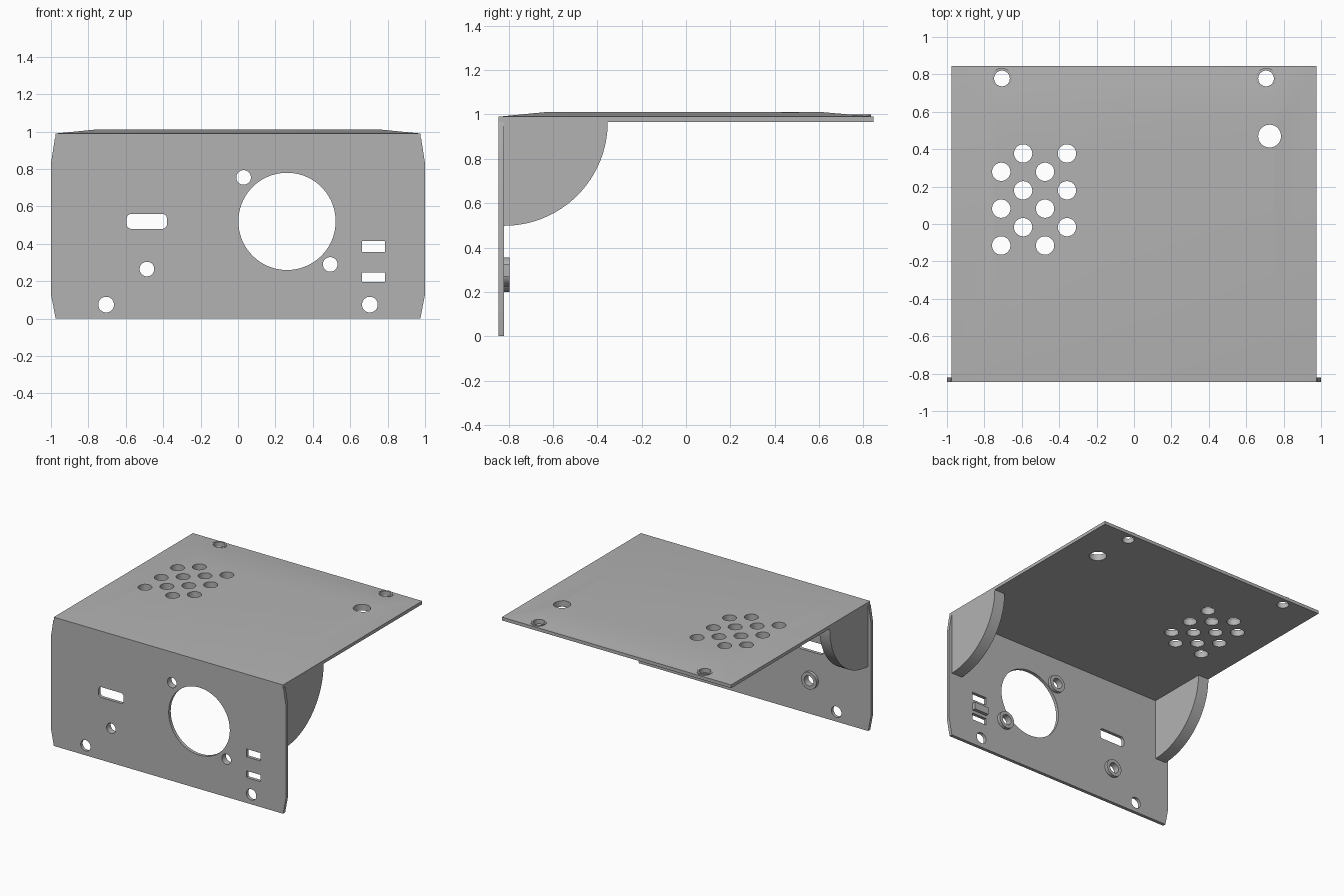
import bpy, bmesh, math
from mathutils import Matrix, Vector

cube = bpy.data.objects.get("Cube")
if cube:
    bpy.data.objects.remove(cube, do_unlink=True)

grey = bpy.data.materials.new("plain grey")
grey.use_nodes = True
colour = (0.45, 0.45, 0.45, 1)
grey.diffuse_color = colour
grey.node_tree.nodes["Principled BSDF"].inputs["Base Color"].default_value = colour


def finish(bm, name):
    bmesh.ops.recalc_face_normals(bm, faces=bm.faces)
    mesh = bpy.data.meshes.new(name)
    bm.to_mesh(mesh)
    bm.free()
    mesh.materials.append(grey)
    ob = bpy.data.objects.new(name, mesh)
    bpy.context.collection.objects.link(ob)
    return ob


def extrude(bm, points, depth):
    """Extrude a closed outline of 3D points along a vector."""
    face = bm.faces.new([bm.verts.new(p) for p in points])
    new = bmesh.ops.extrude_face_region(bm, geom=[face])["geom"]
    bmesh.ops.translate(bm, vec=depth, verts=[v for v in new if isinstance(v, bmesh.types.BMVert)])


def arc(cx, cy, r, start=0, end=360, n=40):
    full = end - start == 360
    steps = n if full else n + 1
    angles = [math.radians(start + (end - start) * i / n) for i in range(steps)]
    return [(cx + r * math.cos(a), cy + r * math.sin(a)) for a in angles]


def rect(x0, x1, z0, z1):
    return [(x0, z0), (x1, z0), (x1, z1), (x0, z1)]


def on_front(outlines, y0, y1, name):
    bm = bmesh.new()
    for pts in outlines:
        extrude(bm, [(x, y0, z) for x, z in pts], (0, y1 - y0, 0))
    return finish(bm, name)


def on_top(outlines, z0, z1, name):
    bm = bmesh.new()
    for pts in outlines:
        extrude(bm, [(x, y, z0) for x, y in pts], (0, 0, z1 - z0))
    return finish(bm, name)


def cut(ob, cutter):
    mod = ob.modifiers.new("holes", "BOOLEAN")
    mod.operation = "DIFFERENCE"
    mod.solver = "EXACT"
    mod.object = cutter
    bpy.ops.object.select_all(action="DESELECT")
    bpy.context.view_layer.objects.active = ob
    ob.select_set(True)
    bpy.ops.object.modifier_apply(modifier=mod.name)
    bpy.ops.object.shade_smooth_by_angle(angle=math.radians(25))


# Front panel with chamfered side tabs
FRONT, BACK, TOP = -0.845, -0.82, 0.965
half = [(0.975, 0), (1, 0.13), (1, 0.83), (0.979, TOP)]
panel = on_front([half + [(-x, z) for x, z in reversed(half)]], FRONT, BACK, "front_panel")

# Panel openings: dial, screws, rounded slot, two ports
screws = [(0.03, 0.755), (0.493, 0.29), (-0.487, 0.265)]
slot = []
for x, z, a in [(-0.405, 0.535, 0), (-0.57, 0.535, 90), (-0.57, 0.505, 180), (-0.405, 0.505, 270)]:
    slot += arc(x, z, 0.025, a, a + 90, 6)
openings = [arc(0.262, 0.52, 0.26, n=72), slot,
            rect(0.662, 0.785, 0.355, 0.415), rect(0.662, 0.785, 0.195, 0.247)]
openings += [arc(x, z, 0.039) for x, z in screws]
openings += [arc(s * 0.705, 0.075, 0.042) for s in (-1, 1)]
front_cutter = on_front(openings, -1, -0.6, "front_cutter")
bosses = on_front([arc(x, z, 0.065) for x, z in screws], BACK, -0.795, "screw_bosses")
cut(panel, front_cutter)
cut(bosses, front_cutter)
on_front([rect(0.662, 0.785, 0.27, 0.325)], BACK, -0.795, "port_spacer")

# Top plate with a shallow raised centre
bm = bmesh.new()
loops = []
for x, y0, y1, z in [(0.975, FRONT, 0.845, TOP), (0.975, FRONT, 0.845, 0.99),
                     (0.75, -0.62, 0.6, 1.012)]:
    loops.append([bm.verts.new((px, py, z)) for px, py in rect(-x, x, y0, y1)])
for low, high in zip(loops, loops[1:]):
    for i in range(4):
        j = (i + 1) % 4
        bm.faces.new((low[i], low[j], high[j], high[i]))
bm.faces.new(loops[0])
bm.faces.new(loops[-1])
plate = finish(bm, "top_plate")

# Top openings: staggered vents, button hole, rear screws
vents = []
for col in range(4):
    for row in range(3):
        y = (0.279 if col % 2 == 0 else 0.377) - row * 0.197
        vents.append(arc(-0.71 + col * 0.1172, y, 0.049))
rear = [(s * 0.706, 0.778) for s in (-1, 1)]
holes = vents + [arc(0.725, 0.47, 0.061)] + [arc(x, y, 0.042) for x, y in rear]
top_cutter = on_top(holes, 0.8, 1.2, "top_cutter")
rims = on_top([arc(x, y, 0.056) for x, y in rear], 0.97, 1.0, "rear_screw_rims")
cut(plate, top_cutter)
cut(rims, top_cutter)

for helper in (front_cutter, top_cutter):
    bpy.data.objects.remove(helper, do_unlink=True)

# Quarter-round corner braces
for name, x in (("left_brace", 0.885), ("right_brace", -0.975)):
    bm = bmesh.new()
    profile = [(BACK, TOP)] + arc(BACK, TOP, 0.467, 270, 360, 32)
    extrude(bm, [(x, y, z) for y, z in profile], (0.09, 0, 0))
    brace = finish(bm, name)
    bpy.ops.object.select_all(action="DESELECT")
    bpy.context.view_layer.objects.active = brace
    brace.select_set(True)
    bpy.ops.object.shade_smooth_by_angle(angle=math.radians(25))
